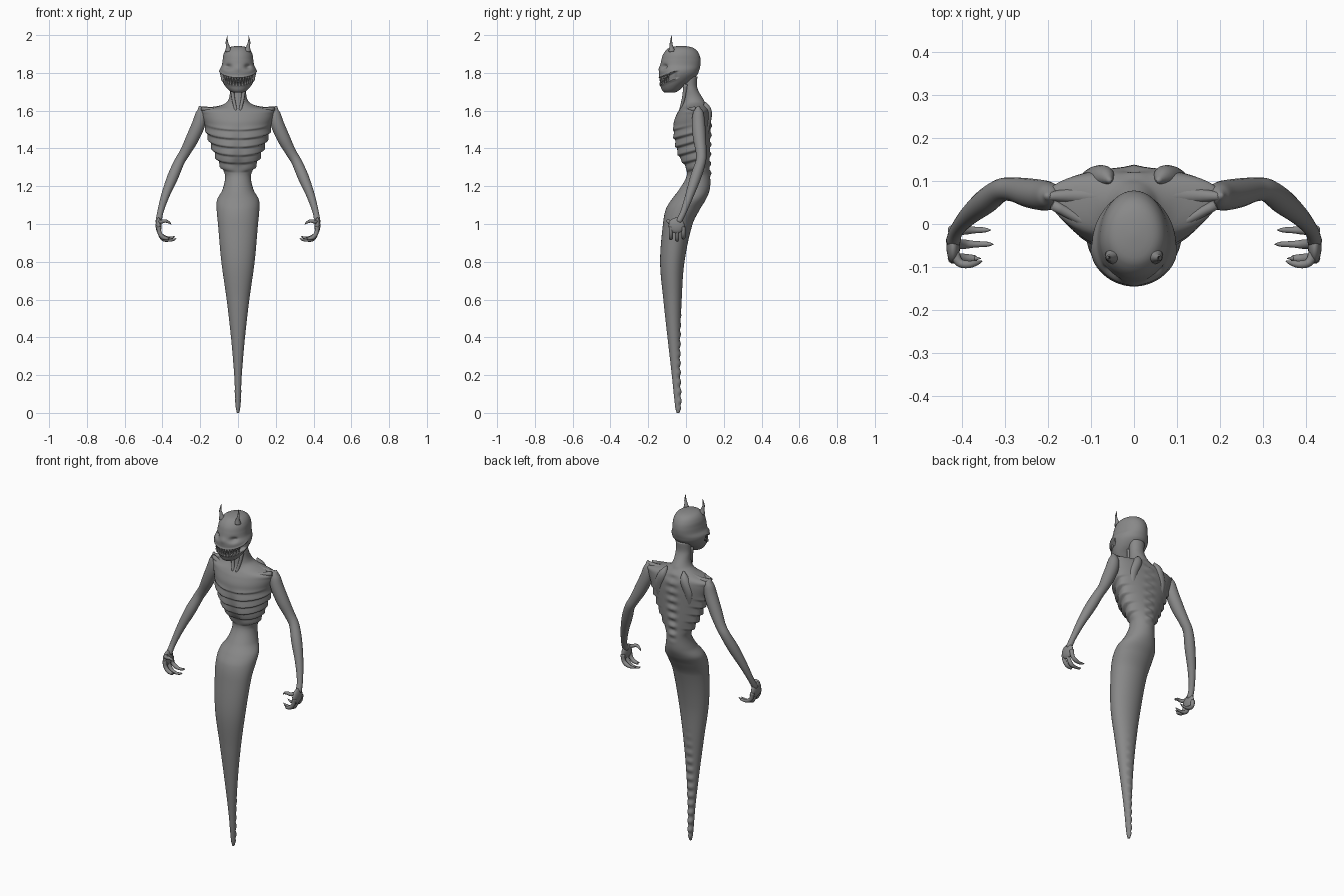
import bpy, bmesh, math
from mathutils import Vector

cube = bpy.data.objects.get("Cube")
if cube:
    bpy.data.objects.remove(cube, do_unlink=True)

skin = bpy.data.materials.new("grey skin")
skin.use_nodes = True
grey = (0.25, 0.25, 0.25, 1)
skin.diffuse_color = grey
bsdf = skin.node_tree.nodes["Principled BSDF"]
bsdf.inputs["Base Color"].default_value = grey
bsdf.inputs["Roughness"].default_value = 0.7


def finish(bm, name):
    bmesh.ops.recalc_face_normals(bm, faces=bm.faces)
    for f in bm.faces:
        f.smooth = True
    mesh = bpy.data.meshes.new(name)
    bm.to_mesh(mesh)
    bm.free()
    mesh.materials.append(skin)
    obj = bpy.data.objects.new(name, mesh)
    bpy.context.collection.objects.link(obj)
    return obj


def loft(bm, rings):
    """Skin a list of closed rings and cap both ends."""
    loops = [[bm.verts.new(p) for p in ring] for ring in rings]
    n = len(loops[0])
    for a, b in zip(loops, loops[1:]):
        for i in range(n):
            j = (i + 1) % n
            bm.faces.new((a[i], a[j], b[j], b[i]))
    bm.faces.new(loops[0])
    bm.faces.new(loops[-1])


def smooth_rows(rows, t):
    """Smoothly interpolate rows keyed on their first value."""
    i = 0
    while i < len(rows) - 2 and t > rows[i + 1][0]:
        i += 1
    a, b = rows[i], rows[i + 1]
    p, q = rows[max(i - 1, 0)], rows[min(i + 2, len(rows) - 1)]
    h = b[0] - a[0]
    u = (t - a[0]) / h
    out = []
    for k in range(1, len(a)):
        m0 = (b[k] - p[k]) / (b[0] - p[0]) * h
        m1 = (q[k] - a[k]) / (q[0] - a[0]) * h
        out.append((2*u**3 - 3*u*u + 1) * a[k] + (u**3 - 2*u*u + u) * m0
                   + (3*u*u - 2*u**3) * b[k] + (u**3 - u*u) * m1)
    return out


def tube(bm, pts, side=1, sides=12, steps=5):
    """Tapered tube through (x, y, z, radius) points."""
    rows = [(i, *p) for i, p in enumerate(pts)]
    n = (len(pts) - 1) * steps
    path = [smooth_rows(rows, i / steps) for i in range(n + 1)]
    rings = []
    for i, (x, y, z, r) in enumerate(path):
        d = Vector(path[min(i + 1, n)][:3]) - Vector(path[max(i - 1, 0)][:3])
        u = d.cross(Vector((0, 1, 0.01))).normalized()
        v = d.cross(u).normalized()
        ring = []
        for k in range(sides):
            a = 2 * math.pi * k / sides
            p = Vector((x, y, z)) + max(r, 0.0005) * (u * math.cos(a) + v * math.sin(a))
            ring.append((p.x * side, p.y, p.z))
        rings.append(ring)
    loft(bm, rings)


def section(rows, z, a):
    """Point on an oval section: half width, front y, back y, widest y."""
    w, yf, yb, ym = smooth_rows(rows, z)
    s = math.sin(a)
    return Vector((w * math.cos(a), ym + s * ((ym - yf) if s < 0 else (yb - ym)), z)), ym


def body_loft(name, rows, step, sides, detail):
    bm = bmesh.new()
    z0, z1 = rows[0][0], rows[-1][0]
    n = round((z1 - z0) / step)
    rings = []
    for i in range(n + 1):
        z = z0 + (z1 - z0) * i / n
        ring = []
        for k in range(sides):
            p, ym = section(rows, z, 2 * math.pi * k / sides)
            ring.append(detail(p, Vector((0, ym, z))))
        rings.append(ring)
    loft(bm, rings)
    return finish(bm, name)


def fade(v, lo, hi):
    u = min(max((v - lo) / (hi - lo), 0), 1)
    return u * u * (3 - 2 * u)


# Torso, tail and neck
torso_rows = [
    (0, .006, -.05, -.035, -.042), (.03, .012, -.057, -.026, -.042),
    (.2, .02, -.075, -.03, -.052), (.4, .037, -.098, -.03, -.064),
    (.6, .06, -.12, -.023, -.07), (.8, .088, -.137, -.008, -.07),
    (1.0, .106, -.122, .035, -.045), (1.08, .113, -.106, .075, -.015),
    (1.13, .11, -.076, .105, .015), (1.18, .083, -.038, .125, .045),
    (1.25, .068, .002, .13, .065), (1.3, .083, .0, .128, .065),
    (1.36, .112, -.035, .128, .065), (1.45, .148, -.058, .13, .065),
    (1.53, .178, -.066, .132, .068), (1.58, .192, -.05, .13, .07),
    (1.605, .19, -.035, .122, .07), (1.625, .1, -.022, .112, .06),
    (1.65, .055, -.016, .098, .04), (1.72, .042, -.012, .06, .025),
    (1.78, .045, -.02, .06, .02)]


def torso_detail(p, c):
    out = (p - c).normalized()
    z = p.z
    # Overlapping ribs, lower at the front
    t = ((z - .3 * p.y - 1.27) / .048) % 1
    saw = fade(t, 0, .2) * (1 - t)
    env = fade(z, 1.26, 1.31) * (1 - fade(z, 1.47, 1.54)) * (1 - fade(p.y, .07, .12))
    env *= .3 + .7 * fade(abs(p.x), .005, .04)
    d = .019 * saw * env
    # Knobs along the spine and tail
    if out.y > 0:
        knob = math.sin(z * 125) * (1 - fade(abs(p.x), .008, .03))
        d += knob * (.006 * fade(z, 1.2, 1.3) * (1 - fade(z, 1.6, 1.66))
                     + .003 * fade(z, .01, .05) * (1 - fade(z, .4, .7)))
    return p + out * d


body_loft("torso_and_tail", torso_rows, .005, 48, torso_detail)

# Head with mouth slot and eye sockets
head_rows = [
    (1.695, .025, -.112, -.06, -.085), (1.705, .045, -.125, -.04, -.08),
    (1.73, .068, -.135, -.012, -.07), (1.76, .085, -.141, .03, -.06),
    (1.79, .096, -.142, .06, -.055), (1.815, .097, -.142, .07, -.05),
    (1.84, .086, -.136, .076, -.045), (1.87, .081, -.13, .077, -.04),
    (1.9, .076, -.12, .069, -.035), (1.925, .062, -.1, .05, -.03),
    (1.938, .04, -.075, .022, -.03), (1.943, .008, -.035, -.015, -.025)]


def mouth_z(y):
    return 1.754 + .42 * (y + .14)


def head_detail(p, c):
    open_ = 1 - fade(p.y, -.065, -.04)
    gap = abs(p.z - mouth_z(p.y))
    bite = open_ * (1 - fade(gap, .015, .021))
    lip = open_ * fade(gap, .016, .021) * (1 - fade(gap, .021, .034))
    q = c + (p - c) * (1 - .26 * bite + .04 * lip)
    if p.y < -.05:
        e = ((abs(p.x) - .052) / .015) ** 2 + ((p.z - 1.832) / .013) ** 2
        q.y += .02 * math.exp(-e)
        n = (p.x / .014) ** 2 + ((p.z - 1.825) / .016) ** 2
        q.y -= .004 * math.exp(-n)
    return q


body_loft("head", head_rows, .003, 72, head_detail)

# Teeth in two rows
bm = bmesh.new()
for row, count in ((1, 13), (-1, 12)):
    for i in range(count):
        a = math.radians(-158 + 136 * (i + .5) / count)
        p, ym = section(head_rows, 1.765, a)
        z = mouth_z(p.y)
        q = Vector((p.x * .93, ym + (p.y - ym) * .93, z))
        tube(bm, [(q.x, q.y, z + row * .021, .0065), (q.x, q.y, z + row * .008, .005),
                  (q.x, q.y, z - row * .01, .0005)], sides=6, steps=2)
finish(bm, "teeth")

for side, label in ((1, "left"), (-1, "right")):
    # Horn
    bm = bmesh.new()
    tube(bm, [(.05, -.075, 1.915, .018), (.054, -.078, 1.94, .01),
              (.059, -.079, 1.965, .006), (.056, -.076, 2.0, .0005)], side)
    finish(bm, label + "_horn")

    # Arm
    bm = bmesh.new()
    tube(bm, [(.203, .065, 1.625, .004), (.196, .065, 1.59, .027), (.208, .066, 1.53, .035),
              (.243, .072, 1.45, .034), (.28, .08, 1.38, .028), (.31, .078, 1.33, .027),
              (.345, .052, 1.25, .029), (.385, .018, 1.15, .022),
              (.412, -.015, 1.06, .016), (.42, -.04, 1.01, .017)], side, sides=20)
    finish(bm, label + "_arm")

    # Shoulder ridge, collarbone and neck tendon
    bm = bmesh.new()
    tube(bm, [(.03, .06, 1.615, .03), (.12, .066, 1.6, .022), (.207, .064, 1.615, .008)], side)
    tube(bm, [(.012, -.03, 1.59, .01), (.09, -.006, 1.598, .012), (.19, .045, 1.61, .012)], side)
    tube(bm, [(.034, -.002, 1.74, .011), (.026, -.012, 1.67, .009), (.01, -.03, 1.595, .008)], side)
    finish(bm, label + "_shoulder_ridges")

    # Shoulder blade
    bm = bmesh.new()
    tube(bm, [(.055, .1, 1.645, .004), (.07, .11, 1.6, .026), (.095, .1, 1.53, .03),
              (.095, .1, 1.45, .012), (.09, .1, 1.41, .003)], side, sides=16)
    finish(bm, label + "_shoulder_blade")

    # Palm
    bm = bmesh.new()
    bmesh.ops.create_uvsphere(bm, u_segments=20, v_segments=12, radius=1)
    for v in bm.verts:
        v.co = Vector((side * (.42 + .016 * v.co.x), -.05 + .042 * v.co.y, .992 + .042 * v.co.z))
    finish(bm, label + "_palm")

    # Clawed fingers and thumb
    bm = bmesh.new()
    for y, tip, drop in ((-.014, .332, .012), (-.047, .326, .0), (-.08, .355, .008)):
        tube(bm, [(.421, y, .985, .012), (.414, y, .95, .011), (.396, y, .921 + drop, .0115),
                  (.37, y, .914 + drop, .008), (tip + .015, y, .917 + drop, .006),
                  (tip, y, .925 + drop, .0005)], side, sides=10)
    tube(bm, [(.417, -.07, 1.01, .012), (.405, -.09, 1.012, .01), (.385, -.094, 1.016, .009),
              (.365, -.09, 1.008, .006), (.352, -.086, .996, .0005)], side, sides=10)
    finish(bm, label + "_fingers")
